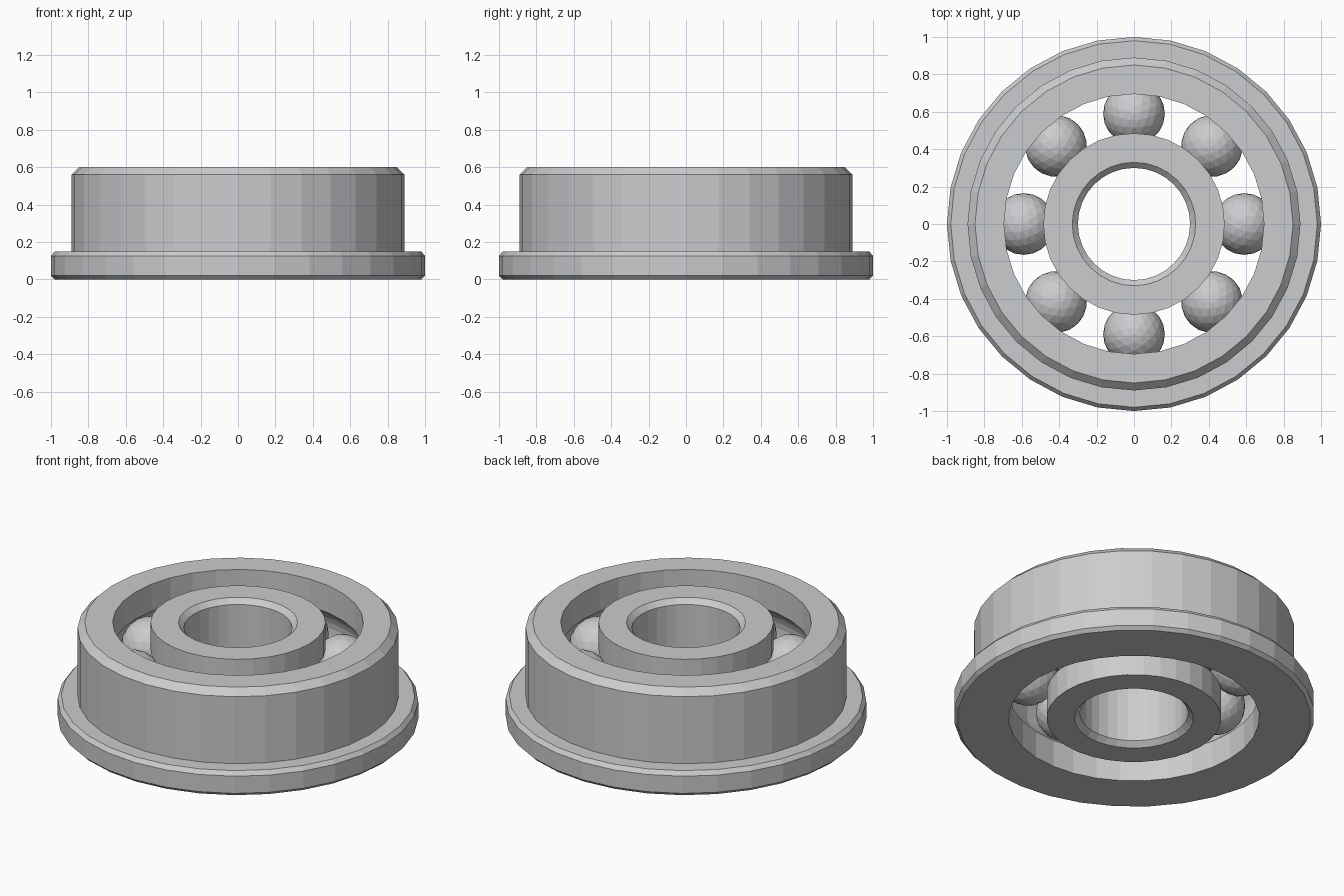
import bpy
import bmesh
from math import sin, cos, pi, tau, acos
from mathutils import Matrix, Vector

cube = bpy.data.objects.get("Cube")
if cube:
    bpy.data.objects.remove(cube)

SIDES = 32
HEIGHT = 0.6
MID = HEIGHT / 2
BALL_COUNT = 8
BALL_R = 0.165
TRACK_R = 0.59
GROOVE_R = 0.17
INNER_WALL = 0.485
OUTER_WALL = 0.695

steel = bpy.data.materials.new("steel grey")
steel.use_nodes = True
steel.diffuse_color = (0.6, 0.605, 0.62, 1)
steel.node_tree.nodes["Principled BSDF"].inputs["Base Color"].default_value = (0.6, 0.605, 0.62, 1)


def add_object(name, bm):
    bmesh.ops.recalc_face_normals(bm, faces=bm.faces)
    mesh = bpy.data.meshes.new(name)
    bm.to_mesh(mesh)
    bm.free()
    mesh.materials.append(steel)
    obj = bpy.data.objects.new(name, mesh)
    bpy.context.collection.objects.link(obj)
    return obj


def lathe(name, profile):
    """Turn a closed (radius, z) profile around the z axis."""
    bm = bmesh.new()
    rings = []
    for i in range(SIDES):
        a = tau * i / SIDES
        rings.append([bm.verts.new((r * cos(a), r * sin(a), z)) for r, z in profile])
    n = len(profile)
    for i in range(SIDES):
        here, there = rings[i], rings[(i + 1) % SIDES]
        for j in range(n):
            k = (j + 1) % n
            bm.faces.new((here[j], there[j], there[k], here[k]))
    return add_object(name, bm)


def groove(wall, side, steps=8):
    """Arc of the ball track cut into a wall, listed from bottom to top."""
    half = acos(abs(wall - TRACK_R) / GROOVE_R)
    points = []
    for i in range(steps + 1):
        a = -half + 2 * half * i / steps
        points.append((TRACK_R + side * GROOVE_R * cos(a), MID + GROOVE_R * sin(a)))
    return points


# Outer race with chamfered flange at the base
outer_profile = [(OUTER_WALL, HEIGHT), (0.85, HEIGHT), (0.89, 0.56), (0.89, 0.15),
                 (0.98, 0.15), (1.0, 0.125), (1.0, 0.02), (0.98, 0), (OUTER_WALL, 0)]
lathe("outer_race", outer_profile + groove(OUTER_WALL, 1))

# Inner race with chamfered bore
inner_profile = [(INNER_WALL, HEIGHT), (0.33, HEIGHT), (0.3, 0.57),
                 (0.3, 0.03), (0.33, 0), (INNER_WALL, 0)]
lathe("inner_race", inner_profile + groove(INNER_WALL, -1))

# Ring of faceted balls
for i in range(BALL_COUNT):
    a = tau * i / BALL_COUNT
    bm = bmesh.new()
    bmesh.ops.create_icosphere(bm, subdivisions=3, radius=BALL_R)
    ball = add_object(f"ball_{i + 1}", bm)
    ball.location = Vector((TRACK_R * cos(a), TRACK_R * sin(a), MID))
    ball.rotation_euler.z = a
